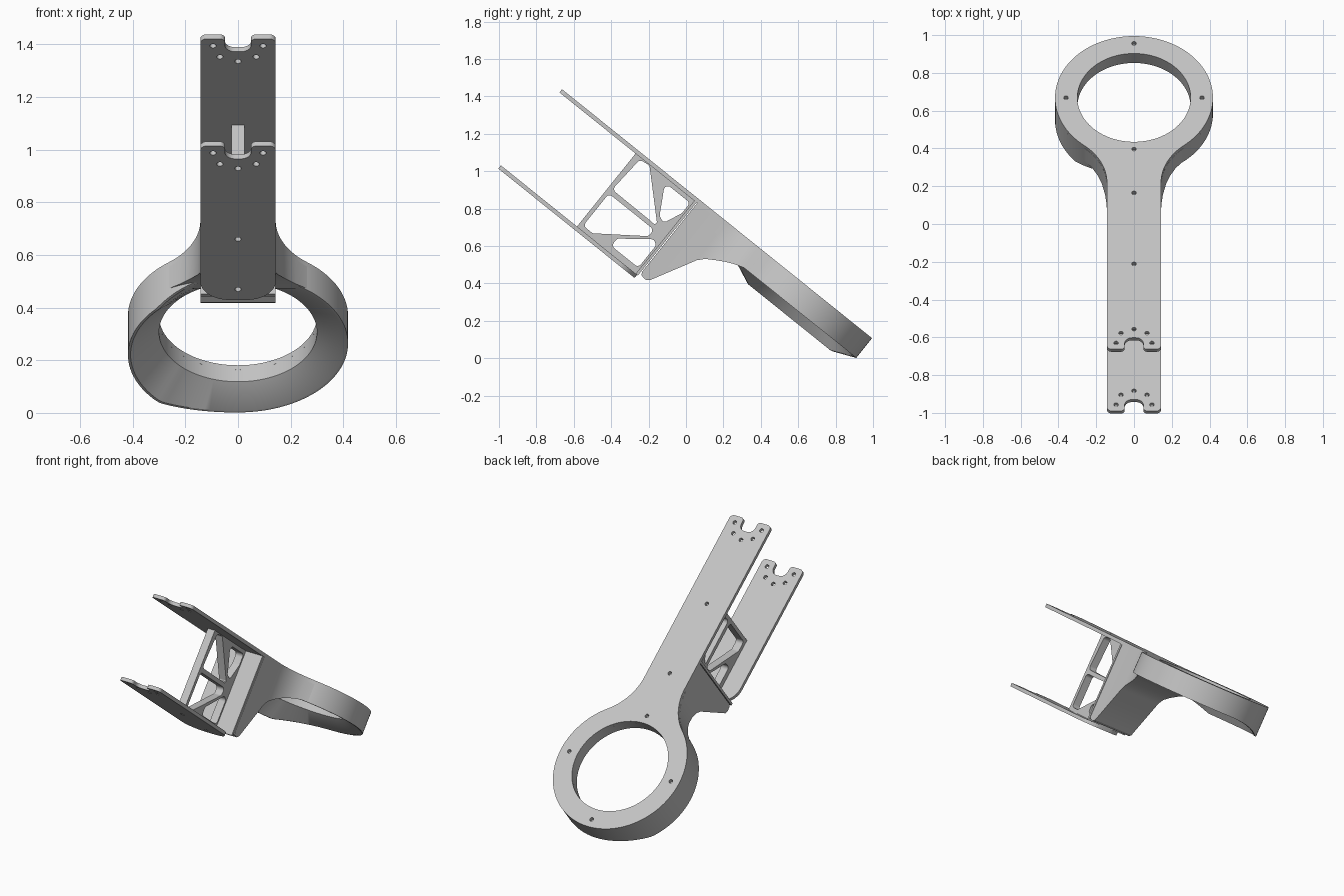
import bpy, bmesh
from math import sin, cos, pi, sqrt, atan2, tan, radians
from mathutils import Vector, Matrix

cube = bpy.data.objects.get("Cube")
if cube:
    bpy.data.objects.remove(cube, do_unlink=True)

# Tilted frame: U runs down the plate toward the ring, V is the plate normal
TILT = radians(38.76)
ORIGIN = Vector((0, -0.663, 1.438))
X = Vector((1, 0, 0))
U = Vector((0, cos(TILT), -sin(TILT)))
V = Vector((0, sin(TILT), cos(TILT)))
HALF, SHEET = 0.143, 0.022
RING_U, RING_R, HOLE_R = 1.708, 0.418, 0.30
FIL_U, FIL_R = 1.13, 0.327
LOW = -0.522

grey = bpy.data.materials.new("light_grey")
grey.use_nodes = True
grey.diffuse_color = (0.55, 0.55, 0.55, 1)
grey.node_tree.nodes["Principled BSDF"].inputs["Base Color"].default_value = (0.55, 0.55, 0.55, 1)


def frame(a, b, c):
    m = Matrix((a, b, c)).transposed().to_4x4()
    m.translation = ORIGIN
    return m


PLAN, SIDE = frame(X, U, V), frame(U, V, X)


def finish(name, bm, matrix):
    bmesh.ops.remove_doubles(bm, verts=bm.verts, dist=0.0002)
    bmesh.ops.recalc_face_normals(bm, faces=bm.faces)
    bm.transform(matrix)
    me = bpy.data.meshes.new(name)
    bm.to_mesh(me)
    bm.free()
    me.materials.append(grey)
    ob = bpy.data.objects.new(name, me)
    bpy.context.collection.objects.link(ob)
    bpy.ops.object.select_all(action='DESELECT')
    ob.select_set(True)
    bpy.context.view_layer.objects.active = ob
    bpy.ops.object.shade_smooth_by_angle(angle=radians(30))
    return ob


def circle(x, y, r, n=20):
    return [(x + r * cos(2 * pi * i / n), y + r * sin(2 * pi * i / n)) for i in range(n)]


def rounded(corners, steps=7):
    """Replace each (x, y, radius) corner with an arc."""
    out = []
    for i, (x, y, r) in enumerate(corners):
        p = Vector((x, y))
        if r == 0:
            out.append((x, y))
            continue
        a = Vector(corners[i - 1][:2]) - p
        b = Vector(corners[(i + 1) % len(corners)][:2]) - p
        half = a.angle(b) / 2
        t = min(r / tan(half), 0.5 * a.length, 0.5 * b.length) if r < 0.05 else r / tan(half)
        r = t * tan(half)
        a.normalize()
        b.normalize()
        c = p + (a + b).normalized() * (r / sin(half))
        s, e = p + a * t - c, p + b * t - c
        for k in range(steps + 1):
            q = c + s.lerp(e, k / steps).normalized() * r
            if not out or (q - Vector(out[-1])).length > 0.001:
                out.append(tuple(q))
    return out


def sheet(name, loops, low, high, matrix):
    """Extrude an outline with holes from low to high."""
    cu = bpy.data.curves.new(name, 'CURVE')
    cu.dimensions, cu.fill_mode, cu.extrude = '2D', 'BOTH', (high - low) / 2
    for loop in loops:
        sp = cu.splines.new('POLY')
        sp.points.add(len(loop) - 1)
        for pt, (x, y) in zip(sp.points, loop):
            pt.co = (x, y, 0, 1)
        sp.use_cyclic_u = True
    tmp = bpy.data.objects.new(name + "_curve", cu)
    bpy.context.collection.objects.link(tmp)
    dg = bpy.context.evaluated_depsgraph_get()
    me = bpy.data.meshes.new_from_object(tmp.evaluated_get(dg))
    bm = bmesh.new()
    bm.from_mesh(me)
    bpy.data.objects.remove(tmp, do_unlink=True)
    bpy.data.curves.remove(cu)
    bpy.data.meshes.remove(me)
    bmesh.ops.translate(bm, verts=bm.verts, vec=(0, 0, (low + high) / 2))
    return finish(name, bm, matrix)


def plate_outline(end, end_radius):
    """Strip with a notched, rounded front end."""
    half = [(HALF, end, end_radius), (HALF, 0, 0.025), (0.05, 0, 0.02), (0.05, 0.078, 0.0499)]
    return rounded(half + [(-x, y, r) for x, y, r in reversed(half)])


def bolt_holes(extra):
    spots = [(0, 0.137)] + [(s * x, u) for s in (-1, 1) for x, u in ((0.095, 0.043), (0.069, 0.11))]
    return [circle(x, u, 0.012) for x, u in spots + extra]


# Upper plate: strip, fillets and ring in one sheet
fil_x = HALF + FIL_R
toward = atan2(RING_U - FIL_U, -fil_x)
flank = []
for i in range(1, 16):
    a = pi + (toward - pi) * i / 16
    flank.append((fil_x + FIL_R * cos(a), FIL_U + FIL_R * sin(a)))
for i in range(49):
    a = toward - pi + (pi / 2 - toward + pi) * i / 48
    flank.append((RING_R * cos(a), RING_U + RING_R * sin(a)))
outline = plate_outline(FIL_U, 0) + [(-x, u) for x, u in flank] + flank[-2::-1]
ring_bolts = [(0, 0.58), (0, 1.062), (0, 1.359), (0, 2.077), (0.36, RING_U), (-0.36, RING_U)]
sheet("upper_plate", [outline, circle(0, RING_U, HOLE_R, 96)] + bolt_holes(ring_bolts), -SHEET, 0, PLAN)

# Lower plate
sheet("lower_plate", [plate_outline(0.934, 0.11)] + bolt_holes([(0, 0.566), (0, 0.87)]),
      LOW - SHEET, LOW, PLAN)

# Truss web joining the plates
truss_holes = [
    [(0.545, -0.25), (0.56, -0.033), (0.62, -0.025), (0.86, -0.255), (0.80, -0.252)],
    [(0.742, -0.045), (0.915, -0.045), (0.915, -0.115), (0.87, -0.22), (0.83, -0.2)],
    [(0.545, -0.278), (0.855, -0.278), (0.85, -0.325), (0.61, -0.498), (0.545, -0.498)],
    [(0.73, -0.438), (0.885, -0.318), (0.915, -0.335), (0.915, -0.488), (0.73, -0.488)],
]
frame_loop = [(0.522, -SHEET), (0.927, -SHEET), (0.927, LOW), (0.522, LOW)]
sheet("truss_web", [frame_loop] + [rounded([(*p, 0.022) for p in h]) for h in truss_holes],
      -0.025, 0.025, SIDE)

# Cross plate closing the truss against the neck
sheet("cross_plate", [[(0.925, -SHEET), (0.94, -SHEET), (0.94, LOW), (0.925, LOW)]],
      -HALF, HALF, SIDE)


# Neck block: lofted sections that widen into the ring
def half_width(u):
    return HALF if u <= FIL_U else fil_x - sqrt(FIL_R ** 2 - (u - FIL_U) ** 2)


sections = [(0.945, 0.495), (0.955, 0.51), (0.985, 0.515), (1.005, 0.503), (1.134, 0.262),
            (1.165, 0.228), (1.21, 0.2), (1.26, 0.172), (1.3, 0.154), (1.34, 0.14), (1.383, 0.128)]
bm = bmesh.new()
rows = []
for u, d in sections:
    w = half_width(u)
    rows.append([bm.verts.new(p) for p in ((-w, u, -SHEET), (w, u, -SHEET), (w, u, -d), (-w, u, -d))])
for a, b in zip(rows, rows[1:]):
    for k in range(4):
        bm.faces.new((a[k], a[k - 1], b[k - 1], b[k]))
bm.faces.new(rows[0])
bm.faces.new(rows[-1])
finish("neck_block", bm, PLAN)


# Ring body: flared underside, with a deeper lip on one side
def lip_depth(x, u):
    if x > -0.001:
        return 0.135
    rise = min(1, max(0, (u - 1.3) / 0.127))
    fall = min(1, max(0, (2.127 - u) / 0.129))
    return 0.135 + 0.055 * min(rise, fall)


bm = bmesh.new()
rows = []
SEG = 120
for i in range(SEG):
    a = 2 * pi * i / SEG
    d = lip_depth(RING_R * cos(a), RING_U + RING_R * sin(a))
    prof = [(RING_R, -SHEET), (HOLE_R, -SHEET), (HOLE_R, -0.08), (0.408, -d), (RING_R, -d)]
    rows.append([bm.verts.new((r * cos(a), RING_U + r * sin(a), v)) for r, v in prof])
for i in range(SEG):
    a, b = rows[i - 1], rows[i]
    for k in range(5):
        bm.faces.new((a[k], a[k - 1], b[k - 1], b[k]))
finish("ring_body", bm, PLAN)
